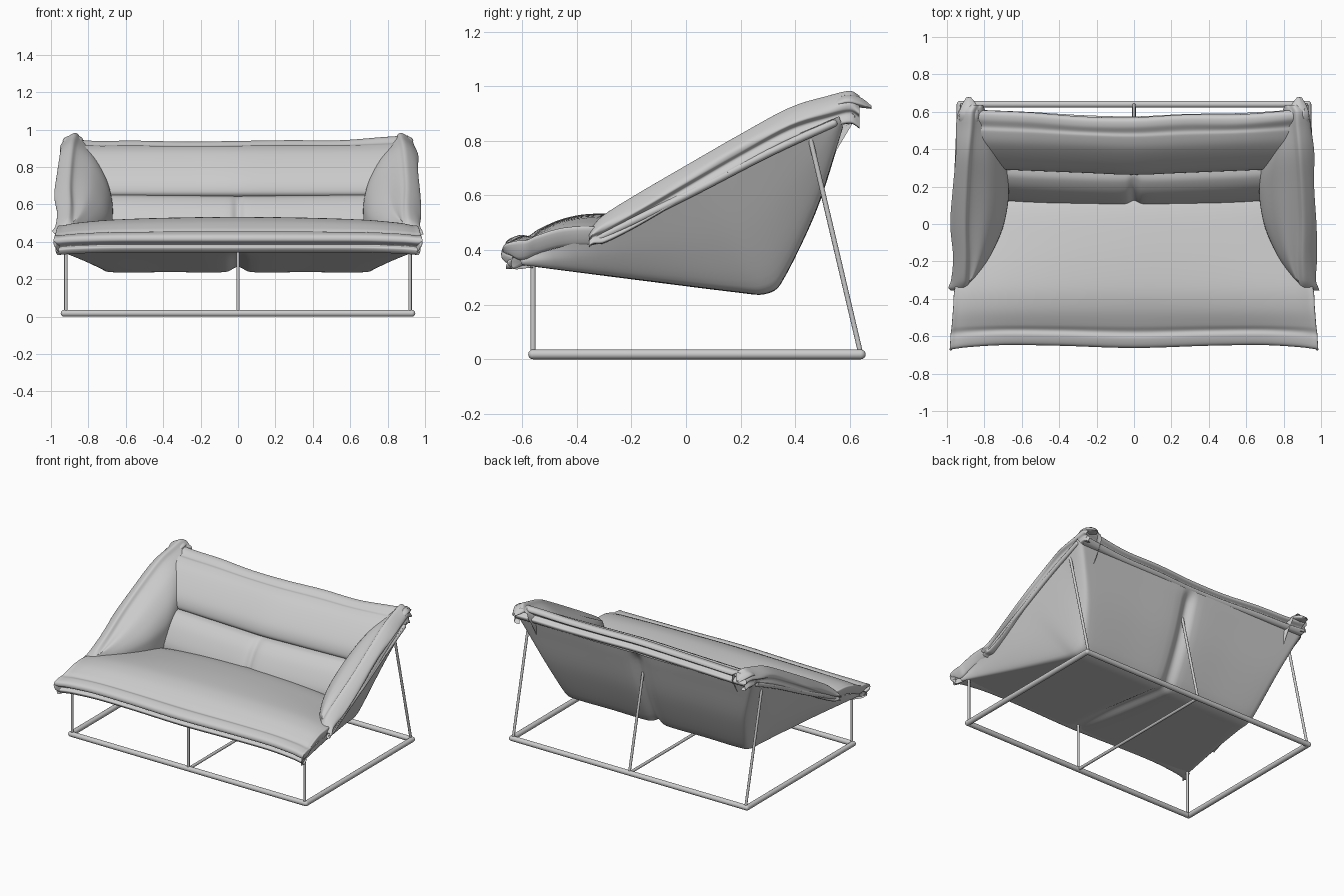
import bpy, bmesh, math
from mathutils import Vector

if "Cube" in bpy.data.objects:
    bpy.data.objects.remove(bpy.data.objects["Cube"])


def material(name, rgb):
    m = bpy.data.materials.new(name)
    m.diffuse_color = (*rgb, 1)
    m.use_nodes = True
    m.node_tree.nodes["Principled BSDF"].inputs["Base Color"].default_value = m.diffuse_color
    return m


GREY = material("light grey", (0.6, 0.6, 0.6))


def finish(name, bm, angle):
    me = bpy.data.meshes.new(name)
    bm.to_mesh(me)
    bm.free()
    me.materials.append(GREY)
    ob = bpy.data.objects.new(name, me)
    bpy.context.collection.objects.link(ob)
    bpy.ops.object.select_all(action='DESELECT')
    ob.select_set(True)
    bpy.context.view_layer.objects.active = ob
    bpy.ops.object.shade_smooth_by_angle(angle=math.radians(angle))
    return ob


def spline(pts, n):
    """Smooth curve through the points, n steps per span."""
    out = []
    for i in range(len(pts) - 1):
        a, b, c, d = pts[max(i - 1, 0)], pts[i], pts[i + 1], pts[min(i + 2, len(pts) - 1)]
        m1, m2 = (c - a) / 2, (d - b) / 2
        # limit the tangents so that short spans next to long ones do not overshoot
        lim = (c - b).length * 1.2
        m1 = m1 * min(1, lim / max(m1.length, 1e-6))
        m2 = m2 * min(1, lim / max(m2.length, 1e-6))
        for k in range(n):
            t = k / n
            out.append(b * (2*t**3 - 3*t**2 + 1) + m1 * (t**3 - 2*t**2 + t)
                       + c * (3*t**2 - 2*t**3) + m2 * (t**3 - t**2))
    return out + [pts[-1]]


def cloth(name, rows, outward, n=5):
    """Smooth surface through a grid of control points, facing outward."""
    rows = [spline([Vector(p) for p in r], n) for r in rows]
    cols = [spline(list(c), n) for c in zip(*rows)]
    bm = bmesh.new()
    g = [[bm.verts.new(p) for p in c] for c in cols]
    for a, b in zip(g, g[1:]):
        for i in range(len(a) - 1):
            bm.faces.new((a[i], a[i + 1], b[i + 1], b[i]))
    bm.normal_update()
    total = sum((f.normal * f.calc_area() for f in bm.faces), Vector())
    if total.dot(Vector(outward)) < 0:
        bmesh.ops.reverse_faces(bm, faces=bm.faces[:])
    return finish(name, bm, 70)


def tube(name, path, r, sides=16):
    """Round bar along a path with rounded joints."""
    bm = bmesh.new()
    path = [Vector(p) for p in path]
    for a, b in zip(path, path[1:]):
        d = b - a
        mat = d.to_track_quat('Z', 'Y').to_matrix().to_4x4()
        mat.translation = (a + b) / 2
        bmesh.ops.create_cone(bm, cap_ends=True, segments=sides, radius1=r, radius2=r,
                              depth=d.length, matrix=mat)
    for p in path:
        res = bmesh.ops.create_uvsphere(bm, u_segments=sides, v_segments=8, radius=r)
        bmesh.ops.translate(bm, verts=res['verts'], vec=p)
    return finish(name, bm, 40)


# ---- metal frame
F, B, X = -0.56, 0.64, 0.93
tube("base_frame", [(-X, F, .018), (X, F, .018), (X, B, .018), (-X, B, .018), (-X, F, .018)], .018)
tube("base_middle_bar", [(0, F, .018), (0, B, .018)], .01)
for side, x in (("left", -.92), ("middle", 0), ("right", .92)):
    tube(side + "_front_leg", [(x, F, .02), (x, F, .36)], .009)
    top = (x, .45, .83) if x else (0, .48, .70)
    tube(side + "_back_leg", [(x, B, .02), top], .009)

# ---- outer sling: bottom (y, z, half width) and rim (y, z) stations, front to back
stations = [(-.60, .345, .945, -.61, .37), (-.20, .295, .83, -.27, .47), (.20, .245, .73, .0, .605),
            (.285, .240, .72, .12, .67), (.345, .275, .72, .25, .74), (.47, .53, .79, .40, .82),
            (.55, .77, .88, .52, .87), (.575, .85, .91, .56, .89)]
rows = []
for i, (by, bz, bx, ry, rz) in enumerate(stations):
    rim, cor = Vector((.945, ry, rz)), Vector((bx, by, bz))
    up = Vector((0, -1, .3)) if by > .4 else Vector((0, -.3, 1))
    half = [rim, rim.lerp(cor, .5) + Vector((.008, 0, 0)), rim.lerp(cor, .93),
            cor - Vector((.035, 0, 0)), Vector((bx * .5, by, bz)), Vector((.07, by, bz))]
    seam = Vector((0, by, bz)) + up * (0.005 if i in (0, 7) else .028)
    rows.append(half + [seam] + [Vector((-p.x, p.y, p.z)) for p in reversed(half)])
cloth("outer_sling", rows, (0, .6, -1))

# ---- seat pad: profile (y, z, half width) from under the front lip to the back
seat = [(-.55, .345, .94), (-.61, .345, .965), (-.635, .37, .975), (-.615, .387, .975),
        (-.65, .405, .985), (-.645, .435, .985), (-.60, .455, .982), (-.57, .452, .98),
        (-.54, .474, .975), (-.45, .515, .967), (-.33, .53, .955), (-.1, .505, .87),
        (.12, .46, .79), (.2, .38, .74)]
S = [-1, -.97, -.9, -.7, -.4, 0, .4, .7, .9, .97, 1]
rows = []
for y, z, w in seat:
    row = []
    for s in S:
        a = abs(s)
        lip = max(0, min(1, (-.5 - y) * 10))
        rear = max(0, min(1, (y + .4) * 2.5))
        zz = z - max(0, z - .43) * (.22 * a**2 + .25 * a**10) - lip * .015 * a**8
        zz += rear * (.02 - .045 * a * a)
        yy = y - lip * (.02 * a**10 + .010 * (1 - a)**2 - .015 * math.sin(math.pi * a)**2 * a)
        row.append((s * w, yy, zz))
    e = row[0]
    if y > -.63:  # hem hanging at the sides, then tucked under
        hem = (.975 * w, e[1], max(.335, e[2] - .06))
        tuck = (.94 * w, max(e[1], -.58), max(.35, e[2] - .055))
    else:
        hem = (w * .985, e[1], e[2] - .025)
        tuck = (.93, -.58, .37)
    rows.append([(-tuck[0], *tuck[1:]), (-hem[0], *hem[1:])] + row + [hem, tuck])
cloth("seat_pad", rows, (0, 0, 1), 5)

# ---- lower back pad, with a seam in the middle
rows = []
for y, z, w in [(.13, .38, .72), (.135, .47, .74), (.195, .58, .78), (.258, .638, .81), (.305, .652, .82),
                (.35, .65, .82)]:
    rows.append([(s * w, y - .035 * (1 - s * s) + (.02 if s == 0 else 0), z - .008 * (1 - abs(s)))
                 for s in (-1, -.7, -.3, -.06, 0, .06, .3, .7, 1)])
cloth("lower_back_pad", rows, (0, -1, 1))

# ---- upper back pad rolling over the top into a hanging hem
rows = []
for y, z, w, lift in [(.36, .63, .80, 0), (.315, .64, .80, 0), (.295, .668, .81, 0), (.312, .73, .83, 0),
                      (.365, .805, .86, 0), (.435, .878, .885, 0), (.495, .912, .90, .3), (.52, .915, .905, .6),
                      (.552, .935, .91, 1), (.587, .938, .91, 1), (.602, .915, .92, 1), (.577, .895, .92, .6),
                      (.607, .875, .92, .6), (.592, .85, .92, .4), (.56, .85, .90, 0)]:
    row = []
    for s in (-1, -.85, -.6, -.3, 0, .3, .6, .85, 1):
        a = abs(s)
        row.append((s * w, y - .032 * (1 - a) + lift * (.015 * a**4 + .006 * math.sin(7 * s)),
                    z + lift * (.02 * a**4 + .007 * s + .004 * math.sin(9 * s))))
    rows.append(row)
cloth("upper_back_pad", rows, (0, -1, 1))

# ---- side arms: y, top height, inner x, outer x
arm = [(-.355, .462, .95, .985), (-.34, .49, .92, .985), (-.30, .53, .86, .978), (-.18, .605, .775, .972),
       (0, .71, .705, .975), (.2, .825, .675, .968), (.38, .922, .672, .957), (.52, .965, .69, .945),
       (.60, .983, .76, .94), (.635, .965, .80, .925)]
for side, sx in (("left", -1), ("right", 1)):
    rows = []
    for i, (y, zt, xi, xo) in enumerate(arm):
        h = max(zt - .43, .04)
        if y > .55:  # keep the hidden lower end inside the sling
            h = .40 if y < .62 else .18
        lean = .6 * max(0, min(1, (y + .2) / .6))
        wob = .008 * math.sin(i * 2.1 + sx)
        drop = min(.105, h * .9)
        k = drop / .105
        sect = [(xo - .05, zt - drop - .015), (xo - .01, zt - drop - .01), (xo - .02, zt - drop * .78),
                (xo + wob, zt - drop * .62), (xo - .008, zt - .042 * k), (xo - .04, zt - .014 * k),
                (xo - .072, zt), (xo - .098, zt - min(.025, h * .2))]
        for f, g in ((.55, .16), (.2, .36), (.02, .58), (0, .80), (.06, 1.15)):
            sect.append((xi + f * max(xo - .1 - xi, .02), zt - g * h))
        rows.append([(sx * x, y - lean * (max(0, zt - .06 - z) if x < xo - .08 else 0), z)
                     for x, z in sect])
    cloth(side + "_arm_pad", rows, (-sx, 0, 1), 5)

    # folded hem under the arm edge
    fold = [Vector(p) for p in ((sx * .95, -.32, .445), (sx * .952, 0, .60), (sx * .945, .3, .755),
                                (sx * .935, .54, .865))]
    tube(side + "_hem_fold", spline(fold, 4), .015, 10)

    # pointed cloth ear at the back corner
    ear = []
    for y, z, x0, x1, t in [(.50, .92, .85, .92, .02), (.58, .957, .835, .935, .03),
                            (.635, .95, .845, .92, .028), (.68, .925, .875, .895, .008)]:
        m = (x0 + x1) / 2
        ear.append([(sx * x, y, zz) for x, zz in ((m, z - t), (x1, z - t * .6), (x1 - .01, z), (m, z + t * .4),
                                                  (x0, z), (x0, z - t * .6), (m, z - t))])
    cloth(side + "_corner_ear", ear, (0, 0, 1), 4)
